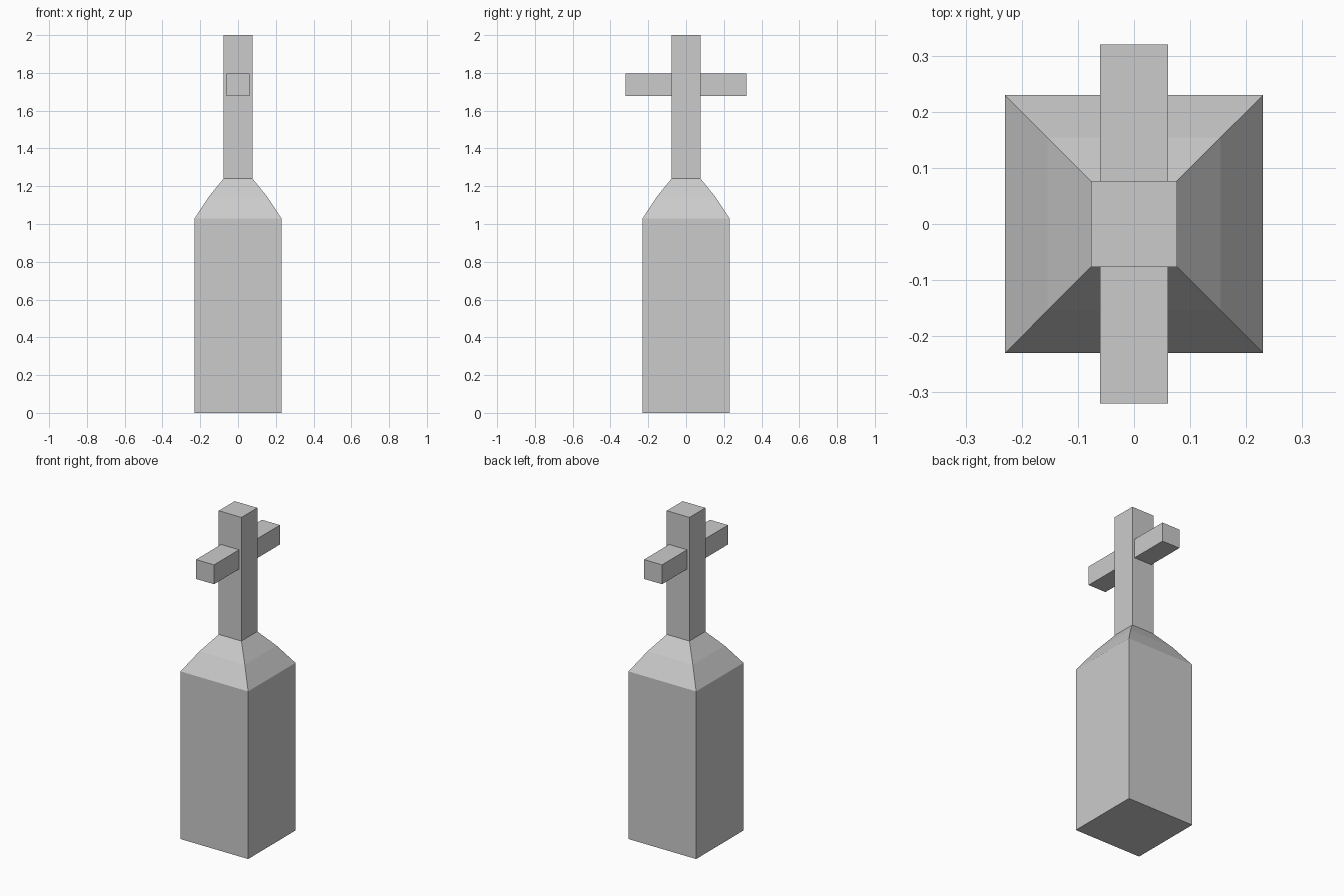
import bpy
import bmesh

cube = bpy.data.objects.get("Cube")
if cube:
    bpy.data.objects.remove(cube, do_unlink=True)

stone = bpy.data.materials.new("light_grey_stone")
stone.use_nodes = True
colour = (0.6, 0.6, 0.6, 1.0)
stone.diffuse_color = colour
stone.node_tree.nodes["Principled BSDF"].inputs["Base Color"].default_value = colour


def square_loft(name, profile):
    """Stack square rings given as (half width, height) and cap both ends."""
    bm = bmesh.new()
    rings = [[bm.verts.new((sx * r, sy * r, z))
              for sx, sy in ((-1, -1), (1, -1), (1, 1), (-1, 1))]
             for r, z in profile]
    for low, high in zip(rings, rings[1:]):
        for i in range(4):
            j = (i + 1) % 4
            bm.faces.new((low[i], low[j], high[j], high[i]))
    bm.faces.new(rings[0][::-1])
    bm.faces.new(rings[-1])
    mesh = bpy.data.meshes.new(name)
    bm.to_mesh(mesh)
    bm.free()
    mesh.materials.append(stone)
    obj = bpy.data.objects.new(name, mesh)
    bpy.context.collection.objects.link(obj)
    return obj


# Square pillar with a slightly bowed, tapering shoulder
square_loft("pillar", [(0.23, 0), (0.23, 1.03), (0.154, 1.145), (0.077, 1.24)])

# Upright of the cross
square_loft("cross_upright", [(0.077, 1.24), (0.077, 2.0)])

# Arms of the cross, running front to back through the upright
arms = square_loft("cross_arms", [(0.061, 1.678), (0.061, 1.797)])
for v in arms.data.vertices:
    v.co.y *= 0.32 / 0.061
